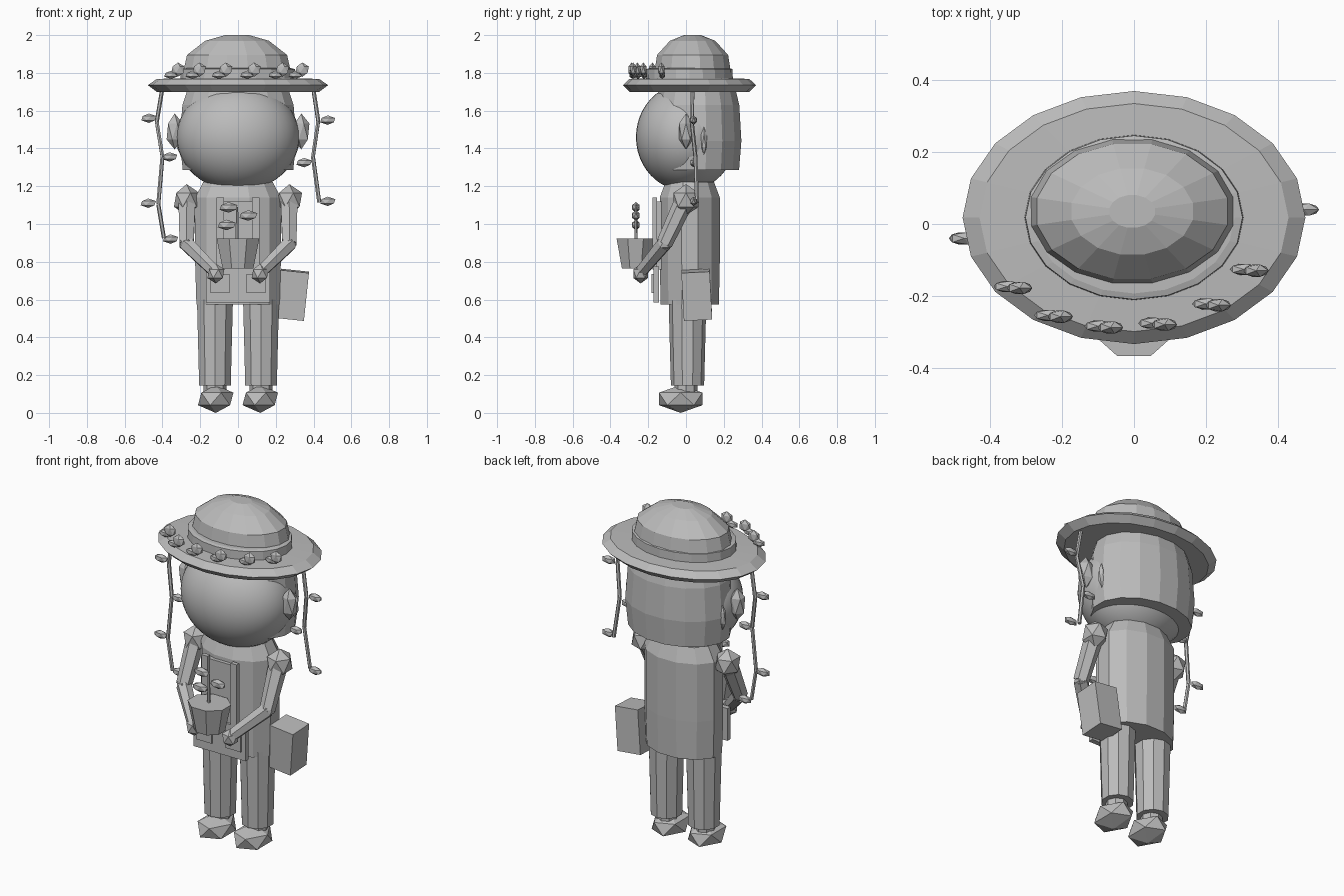
import bpy, bmesh, math
from mathutils import Vector, Matrix

if "Cube" in bpy.data.objects:
    bpy.data.objects.remove(bpy.data.objects["Cube"])

grey = bpy.data.materials.new("plain_grey")
grey.diffuse_color = (0.5, 0.5, 0.5, 1)
grey.use_nodes = True
grey.node_tree.nodes["Principled BSDF"].inputs["Base Color"].default_value = grey.diffuse_color


def finish(name, bm):
    bmesh.ops.recalc_face_normals(bm, faces=bm.faces[:])
    me = bpy.data.meshes.new(name)
    bm.to_mesh(me)
    bm.free()
    me.materials.append(grey)
    ob = bpy.data.objects.new(name, me)
    bpy.context.collection.objects.link(ob)
    return ob


def lathe(name, profile, centre, sides, squash=1.0, turn=0.0):
    """Stack elliptical rings (x radius, z) and cap both ends."""
    bm = bmesh.new()
    rings = []
    for r, z in profile:
        rings.append([bm.verts.new((centre[0] + r * math.cos(a), centre[1] + r * squash * math.sin(a), z))
                      for a in (2 * math.pi * i / sides + turn for i in range(sides))])
    for lo, hi in zip(rings, rings[1:]):
        for i in range(sides):
            j = (i + 1) % sides
            bm.faces.new((lo[i], lo[j], hi[j], hi[i]))
    bm.faces.new(rings[0])
    bm.faces.new(rings[-1])
    return finish(name, bm)


def gem(name, loc, radii):
    """Stretched icosahedron."""
    bm = bmesh.new()
    bmesh.ops.create_icosphere(bm, subdivisions=1, radius=1,
                               matrix=Matrix.Translation(loc) @ Matrix.Diagonal((*radii, 1)))
    return finish(name, bm)


def box(name, loc, size, rot=Matrix.Identity(4)):
    bm = bmesh.new()
    bmesh.ops.create_cube(bm, size=1, matrix=Matrix.Translation(loc) @ rot @ Matrix.Diagonal((*size, 1)))
    return finish(name, bm)


def limb(name, points, radii, sides=6):
    """Straight tapered segments joined end to end."""
    bm = bmesh.new()
    for k in range(len(points) - 1):
        a, b = Vector(points[k]), Vector(points[k + 1])
        rot = (b - a).to_track_quat('Z', 'Y').to_matrix().to_4x4()
        bmesh.ops.create_cone(bm, cap_ends=True, segments=sides, radius1=radii[k], radius2=radii[k + 1],
                              depth=(b - a).length, matrix=Matrix.Translation((a + b) / 2) @ rot)
    return finish(name, bm)


# Hat
lathe("hat_brim", [(.30, 1.70), (.43, 1.70), (.477, 1.735), (.43, 1.768), (.28, 1.772)], (0, .018), 20, .738)
lathe("hat_band", [(.305, 1.76), (.302, 1.82), (.28, 1.825)], (0, .018), 20, .755)
lathe("hat_crown", [(.288, 1.76), (.287, 1.82), (.27, 1.895), (.172, 1.97), (.065, 2.0)],
      (-.005, .035), 16, .71, math.pi / 16)

# Head, smooth in front
bm = bmesh.new()
bmesh.ops.create_uvsphere(bm, u_segments=40, v_segments=24, radius=1,
                          matrix=Matrix.Translation((0, 0, 1.46)) @ Matrix.Diagonal((.325, .265, .285, 1)))
for f in bm.faces:
    f.smooth = True
finish("head", bm)

# Hair shell behind the head
lathe("hair", [(.298, 1.285), (.315, 1.44), (.300, 1.63), (.27, 1.72)], (0, .06), 16, .755, math.pi / 16)

# Torso and apron
lathe("torso", [(.228, .575), (.235, .80), (.235, 1.14), (.19, 1.222)], (0, .02), 12, .70, math.pi / 12)
box("apron_skirt", (0, -.158, .68), (.34, .03, .19))
box("apron_bib", (0, -.145, .94), (.18, .03, .36))

for s, side in ((-1, "left"), (1, "right")):
    box(side + "_apron_strap", (s * .095, -.165, .95), (.04, .025, .38))
    box(side + "_apron_pocket", (s * .095, -.176, .685), (.1, .012, .1))
    # Ear and side hair strand
    gem(side + "_ear", (s * .335, 0, 1.49), (.048, .043, .095))
    gem(side + "_hair_strand", (s * .305, .095, 1.44), (.022, .018, .075))
    # Leg and shoe
    lathe(side + "_leg", [(.088, .145), (.10, .60)], (s * .122, .008), 10, 1.0, math.pi / 10)
    gem(side + "_shoe", (s * .118, -.028, .074), (.105, .135, .074))
    lathe(side + "_ankle", [(.06, .10), (.06, .16)], (s * .122, .0), 8)
    # Arm
    gem(side + "_shoulder", (s * .272, 0, 1.128), (.075, .078, .083))
    limb(side + "_arm", [(s * .27, -.01, 1.12), (s * .272, -.115, .895), (s * .125, -.235, .75)],
         [.052, .043, .035])
    gem(side + "_elbow", (s * .272, -.115, .895), (.043, .043, .043))
    gem(side + "_hand", (s * .117, -.24, .737), (.05, .045, .052))

# Flower pot with a seedling
lathe("pot", [(.088, .765), (.122, .922)], (0, -.267), 8, .89, math.pi / 8)
limb("seedling_stem", [(-.005, -.265, .91), (-.005, -.265, 1.09)], [.009, .007])
for i, (x, z) in enumerate(((-.05, 1.088), (.055, 1.045), (-.06, .995))):
    gem(f"seedling_leaf_{i}", (x, -.265, z), (.053, .023, .028))

# Side bag
box("side_bag", (.288, .057, .625), (.15, .15, .255),
    Matrix.Rotation(math.radians(6), 4, 'Y') @ Matrix.Rotation(math.radians(3), 4, 'X'))

# Vines hanging from the brim
vines = {
    "left": ([(-.40, -.035, 1.72), (-.43, -.03, 1.54), (-.40, -.045, 1.355), (-.422, -.05, 1.105), (-.392, -.05, .925)],
             [(-.472, 1.56), (-.362, 1.355), (-.475, 1.11), (-.357, .92)]),
    "right": ([(.398, .035, 1.72), (.425, .03, 1.545), (.397, .05, 1.355), (.43, .058, 1.115)],
              [(.475, 1.55), (.35, 1.325), (.475, 1.12)]),
}
for side, (path, leaves) in vines.items():
    limb(side + "_vine", path, [.011] * len(path))
    for i, (x, z) in enumerate(leaves):
        gem(f"{side}_vine_leaf_{i}", (x, .04 if x > 0 else -.04, z), (.045, .02, .025))

# Flowers along the front of the brim
for i, (x, y) in enumerate(((-.318, -.178), (-.205, -.258), (-.065, -.288), (.085, -.28), (.235, -.226), (.34, -.13))):
    gem(f"brim_flower_{i}", (x, y, 1.817), (.039, .02, .038))
    gem(f"brim_leaf_{i}", (x - .035, y + .004, 1.79), (.042, .018, .022))
